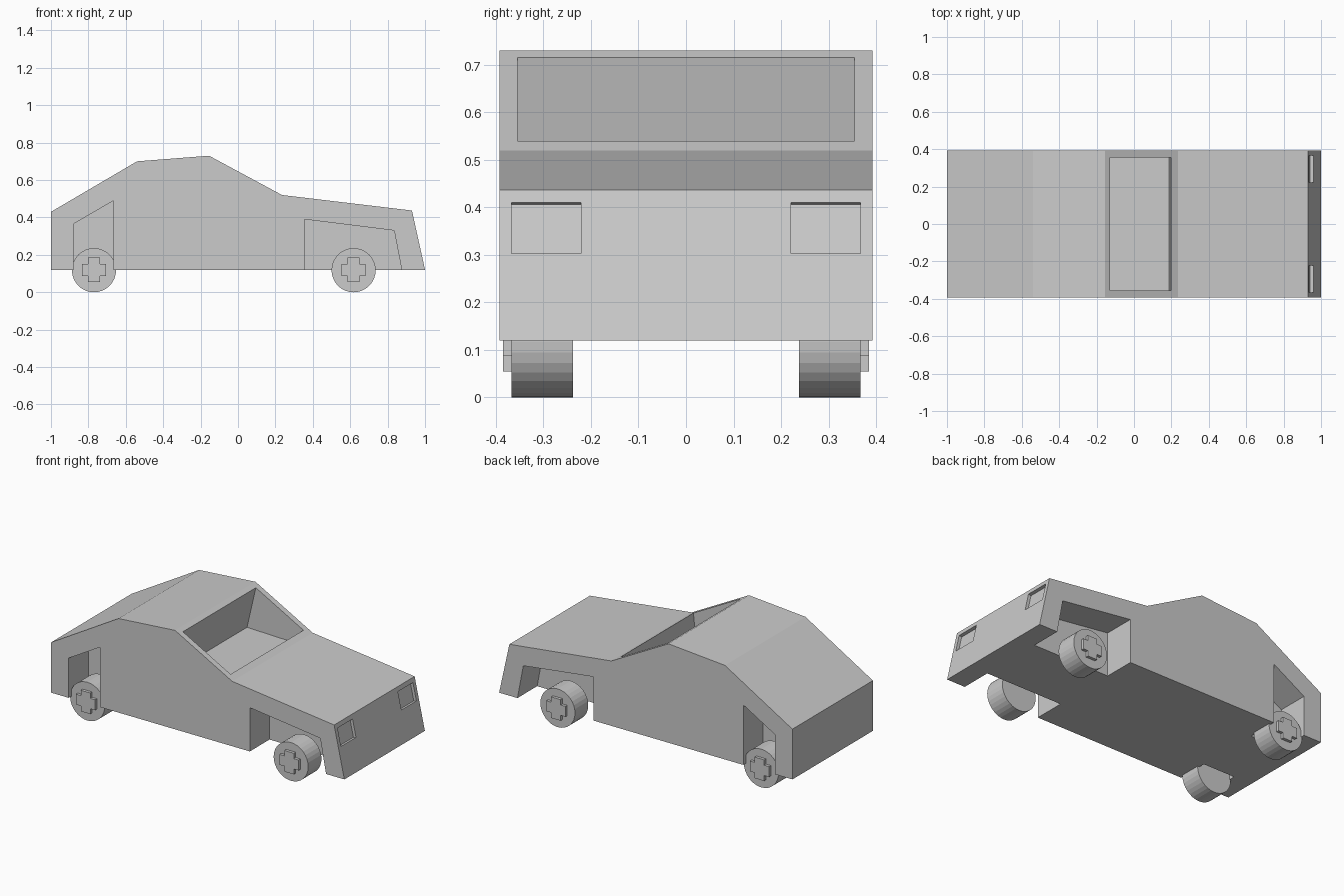
import bpy, bmesh, math
from mathutils import Matrix

if "Cube" in bpy.data.objects:
    bpy.data.objects.remove(bpy.data.objects["Cube"])


def link(name, bm):
    bmesh.ops.recalc_face_normals(bm, faces=bm.faces[:])
    mesh = bpy.data.meshes.new(name)
    bm.to_mesh(mesh)
    bm.free()
    ob = bpy.data.objects.new(name, mesh)
    bpy.context.collection.objects.link(ob)
    return ob


def prism(name, profile, y0, y1):
    """Extrude an (x, z) outline along y."""
    bm = bmesh.new()
    rings = [[bm.verts.new((x, y, z)) for x, z in profile] for y in (y0, y1)]
    n = len(profile)
    bm.faces.new(rings[0])
    bm.faces.new(rings[1])
    for i in range(n):
        j = (i + 1) % n
        bm.faces.new((rings[0][i], rings[0][j], rings[1][j], rings[1][i]))
    return link(name, bm)


def cut(target, profile, y0, y1):
    cutter = prism("cutter", profile, y0, y1)
    cutter.hide_render = True
    mod = target.modifiers.new("cut", 'BOOLEAN')
    mod.operation = 'DIFFERENCE'
    mod.solver = 'EXACT'
    mod.object = cutter
    bpy.context.view_layer.objects.active = target
    bpy.ops.object.modifier_apply(modifier=mod.name)
    bpy.data.objects.remove(cutter)


# Body shell from its side outline
W = 0.392
body = prism("car_body", [(-1, 0.12), (-1, 0.43), (-0.54, 0.70), (-0.155, 0.73),
                          (0.235, 0.52), (0.93, 0.437), (1, 0.12)], -W, W)

# Wheel wells and headlight recesses, both sides
rear_well = [(-0.88, 0.0), (-0.88, 0.365), (-0.665, 0.49), (-0.665, 0.0)]
front_well = [(0.355, 0.0), (0.355, 0.39), (0.835, 0.33), (0.898, 0.0)]
headlight = [(0.918, 0.406), (0.942, 0.299), (1.04, 0.3205), (1.016, 0.4275)]
for s in (-1, 1):
    cut(body, rear_well, *sorted((s * 0.2, s * 0.5)))
    cut(body, front_well, *sorted((s * 0.2, s * 0.5)))
    cut(body, headlight, *sorted((s * 0.221, s * 0.367)))

# Open windscreen and cabin pocket
cut(body, [(-0.187, 0.455), (-0.127, 0.715), (-0.08, 0.803), (0.245, 0.628),
           (0.198, 0.54), (0.188, 0.445)], -0.355, 0.355)

# Wheels with raised cross-shaped hubs
R, A, B = 0.118, 0.065, 0.032
cross = [(B, A), (B, B), (A, B), (A, -B), (B, -B), (B, -A),
         (-B, -A), (-B, -B), (-A, -B), (-A, B), (-B, B), (-B, A)]
for end, cx in (("rear", -0.77), ("front", 0.618)):
    for side, s in (("right", -1), ("left", 1)):
        bm = bmesh.new()
        bmesh.ops.create_cone(bm, cap_ends=True, segments=32, radius1=R, radius2=R, depth=0.129,
                              matrix=Matrix.Translation((cx, s * 0.3025, R))
                              @ Matrix.Rotation(math.pi / 2, 4, 'X'))
        link(f"{end}_{side}_wheel", bm)
        prism(f"{end}_{side}_hub", [(cx + x, 0.12 + z) for x, z in cross], s * 0.36, s * 0.385)
